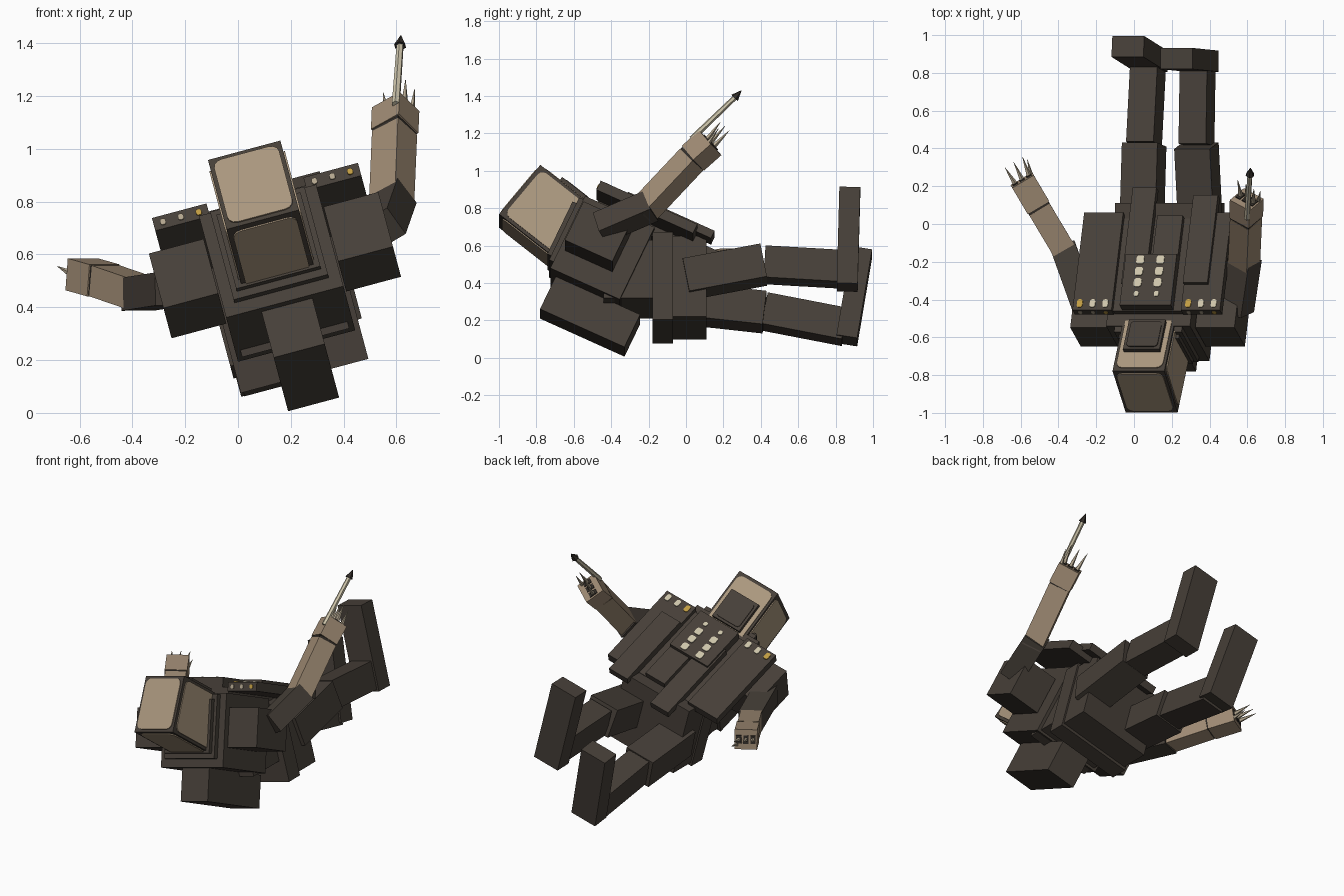
import bpy, bmesh, math
from mathutils import Matrix, Vector

if "Cube" in bpy.data.objects:
    bpy.data.objects.remove(bpy.data.objects["Cube"])

def lin(v):
    v /= 255
    return v / 12.92 if v <= 0.04045 else ((v + 0.055) / 1.055) ** 2.4

def material(name, r, g, b):
    m = bpy.data.materials.new(name)
    m.diffuse_color = (lin(r), lin(g), lin(b), 1)
    m.use_nodes = True
    m.node_tree.nodes["Principled BSDF"].inputs["Base Color"].default_value = m.diffuse_color
    return m

DARK = material("dark brown", 70, 63, 56)
BLACK = material("near black", 50, 45, 40)
TAN = material("head tan", 170, 151, 126)
SKIN = material("arm tan", 158, 138, 115)
CREAM = material("cream", 205, 196, 170)
ROD = material("pale claw", 178, 165, 142)
YELLOW = material("yellow", 192, 156, 66)

def rot(deg, axis):
    return Matrix.Rotation(math.radians(deg), 4, axis)

# The body is rolled 15 degrees; torso and head are pitched as well.
# Local axes: x = right, y = toward the feet, z = upper side.
ROLL = rot(-15, 'Y')
TORSO = ROLL @ rot(-25, 'X')
HEAD = ROLL @ rot(-39, 'X')
MID = 0.28   # local x of the body's mid plane

def finish(name, bm, mat, M):
    bm.transform(M)
    bmesh.ops.recalc_face_normals(bm, faces=bm.faces)
    me = bpy.data.meshes.new(name)
    bm.to_mesh(me)
    bm.free()
    me.materials.append(mat)
    ob = bpy.data.objects.new(name, me)
    bpy.context.collection.objects.link(ob)
    return ob

def box(name, x, y, z, mat, M):
    """Box over the ranges x (measured from the mid plane), y, z in frame M."""
    bm = bmesh.new()
    bmesh.ops.create_cube(bm, size=1)
    for v in bm.verts:
        for i, (lo, hi) in enumerate(((x[0] + MID, x[1] + MID), y, z)):
            v.co[i] = hi if v.co[i] > 0 else lo
    return finish(name, bm, mat, M)

def along(p, q, side):
    """Frame with z running from p to q and x close to side."""
    z = (q - p).normalized()
    x = (side - z * side.dot(z)).normalized()
    y = z.cross(x)
    M = Matrix((x, y, z)).transposed().to_4x4()
    M.translation = p
    return M

SIDE = ROLL @ Vector((1, 0, 0))

def segment(name, p, q, w, t, mat, side=SIDE):
    p, q = Vector(p), Vector(q)
    L = (q - p).length
    return box(name, (-w/2 - MID, w/2 - MID), (-t/2, t/2), (0, L), mat, along(p, q, side))

def cone(name, p, q, r1, r2, n, mat):
    p, q = Vector(p), Vector(q)
    bm = bmesh.new()
    L = (q - p).length
    bmesh.ops.create_cone(bm, cap_ends=True, segments=n, radius1=r1, radius2=r2, depth=L)
    bmesh.ops.translate(bm, verts=bm.verts, vec=(0, 0, L/2))
    return finish(name, bm, mat, along(p, q, SIDE))

def plate(name, at, turn, w, h, mat, M, r=0.03, t=0.006):
    """Thin plate with rounded corners lying on a surface."""
    bm = bmesh.new()
    vs = []
    for k, (sx, sy) in enumerate(((1, 1), (-1, 1), (-1, -1), (1, -1))):
        for j in range(4):
            a = math.radians(90 * k + 30 * j)
            vs.append(bm.verts.new((sx*(w/2 - r) + r*math.cos(a), sy*(h/2 - r) + r*math.sin(a), 0)))
    f = bm.faces.new(vs)
    ext = bmesh.ops.extrude_face_region(bm, geom=[f])
    bmesh.ops.translate(bm, vec=(0, 0, t), verts=[g for g in ext['geom'] if isinstance(g, bmesh.types.BMVert)])
    pos = Vector(at) + Vector((MID, 0, 0))
    return finish(name, bm, mat, M @ Matrix.Translation(pos) @ turn)

# Torso, collar and lower pack
box("torso", (-.23, .23), (-.81, -.40), (.02, .46), DARK, TORSO)
box("collar_outer", (-.185, .185), (-.84, -.80), (.07, .45), DARK, TORSO)
box("collar_inner", (-.165, .165), (-.865, -.83), (.10, .42), DARK, TORSO)
box("lower_pack", (-.095, .105), (-.778, -.28), (-.178, .02), DARK, TORSO)

# Waist, belt and hips
box("waist", (-.21, .21), (-.44, -.17), (.20, .52), DARK, ROLL)
box("belt", (-.25, .25), (-.18, -.07), (.07, .555), DARK, ROLL)
box("hips", (-.24, .24), (-.08, .11), (.09, .535), DARK, ROLL)

# Shoulders and thin upper slabs with indicator lights
for s, tag in ((-1, "left"), (1, "right")):
    xs = sorted((s*.235, s*.45))
    box(tag + "_shoulder", xs, (-.78, -.50), (.14, .376), DARK, TORSO)
    xs = sorted((s*.19, s*.404))
    box(tag + "_slab", xs, (-.75, -.18), (.475, .53), DARK, TORSO)
    for i in range(3):
        x = s*.297 + (i - 1)*.07
        plate(tag + "_light", (x, -.712, .53), Matrix(), .03, .046,
              YELLOW if i == 0 else CREAM, TORSO, .012)
        plate(tag + "_end_light", (x, -.75, .502), rot(90, 'X'), .022, .025,
              YELLOW if i == 2 else ROD, TORSO, .009)

# Upper bars and control panel with its marks
box("panel_base", (-.19, .19), (-.74, -.20), (.42, .50), DARK, TORSO)
box("bar_left", (-.15, -.02), (-.60, -.04), (.50, .545), DARK, TORSO)
box("bar_middle", (.0, .14), (-.60, -.20), (.50, .535), DARK, TORSO)
box("bar_right", (.19, .325), (-.60, -.09), (.51, .555), DARK, TORSO)
box("control_panel", (-.14, .14), (-.735, -.435), (.50, .56), DARK, TORSO)
for sx in (-.055, .055):
    for i in range(4):
        plate("panel_mark", (sx, -.472 - i*.066, .56), Matrix(), .042 if i < 3 else .026,
              .048 if i < 3 else .03, CREAM, TORSO, .012)

# Head box with rounded panels on its faces and a cap on top
X0, Y0, Y1, Z0, Z1 = .142, -1.206, -.816, -.098, .252
ym, zm = (Y0 + Y1)/2, (Z0 + Z1)/2
box("head", (-X0, X0), (Y0, Y1), (Z0, Z1), DARK, HEAD)
plate("head_end_panel", (0, Y0, zm), rot(90, 'X'), .255, .315, TAN, HEAD, .035)
plate("head_lower_panel", (0, ym, Z0), rot(180, 'X'), .25, .34, TAN, HEAD, .035)
plate("head_upper_panel", (0, ym, Z1), Matrix(), .255, .35, TAN, HEAD, .035)
for s in (-1, 1):
    plate("head_side_panel", (s*X0, ym, zm), rot(90*s, 'Y'), .315, .345, TAN, HEAD, .035)
box("head_cap", (-.10, .10), (-1.08, -.88), (Z1, Z1 + .03), DARK, HEAD)
plate("head_cap_panel", (0, -.98, Z1 + .03), Matrix(), .17, .17, DARK, HEAD, .02)
box("neck", (-.12, .12), (-.90, -.75), (.15, .38), DARK, TORSO)

# Legs: (local x, y, z) joints in the rolled frame
LEGS = {
    "right": (.448, (.0, .315), (.415, .396), (.42, .395), (.87, .368), (.862, .27), (.876, .803)),
    "left": (.115, (.0, .27), (.42, .222), (.42, .226), (.85, .14), (.86, .065), (.94, .555)),
}
for tag, (a, *pts) in LEGS.items():
    p = [ROLL @ Vector((a, y, z)) for y, z in pts]
    segment(tag + "_thigh", p[0], p[1], .195, .185, DARK)
    segment(tag + "_shin", p[2], p[3], .15, .175, DARK)
    segment(tag + "_foot", p[4], p[5], .175, .112, DARK)

# Arms: shoulder, elbow, wrist, hand end, claw direction, side hint
ARMS = {
    "left": ((-.25, -.47, .47), (-.365, -.15, .452), (-.505, .085, .50),
             (-.592, .232, .525), (-.045, .095, .03), (.86, .5, 0)),
    "right": ((.545, -.46, .695), (.582, -.215, .80), (.593, .03, 1.06),
              (.597, .13, 1.15), (-.005, .078, .088), (.8, -.45, .43)),
}
for tag, (s, e, w, h, c, side) in ARMS.items():
    s, e, w, h, c, side = map(Vector, (s, e, w, h, c, side))
    segment(tag + "_upper_arm", s, e + (e - s)*.12, .135, .125, DARK, side)
    segment(tag + "_forearm", e, w, .125, .118, SKIN, side)
    segment(tag + "_elbow_pad", e - (w - e)*.1, e, .12, .112, DARK, side)
    d = (w - e).normalized()
    segment(tag + "_wrist_band", w - d*.014, w + d*.014, .122, .116, BLACK, side)
    segment(tag + "_hand", w + d*.01, h, .133, .122, SKIN, side)
    M = along(w, h, side)
    u, v = M.col[0].xyz, M.col[1].xyz
    n = (h - w).normalized()
    for i in range(3):
        b = h + u*(i - 1)*.042
        segment(tag + "_claw_socket", b - n*.002, b + n*.006, .03, .05, BLACK, side)
        cone(tag + "_claw", b, b + c + u*(i - 1)*.012, .015, .001, 5, ROD)
    b = h + u*.05 + v*.035 - n*.02
    cone(tag + "_thumb_claw", b, b + c*.9 + u*.02, .014, .001, 5, ROD)

# Rod with a dark pointed tip held by the right hand
cone("rod", (.598, .03, 1.17), (.614, .265, 1.395), .016, .014, 6, CREAM)
cone("rod_tip", (.614, .26, 1.39), (.617, .297, 1.43), .024, .001, 6, BLACK)
